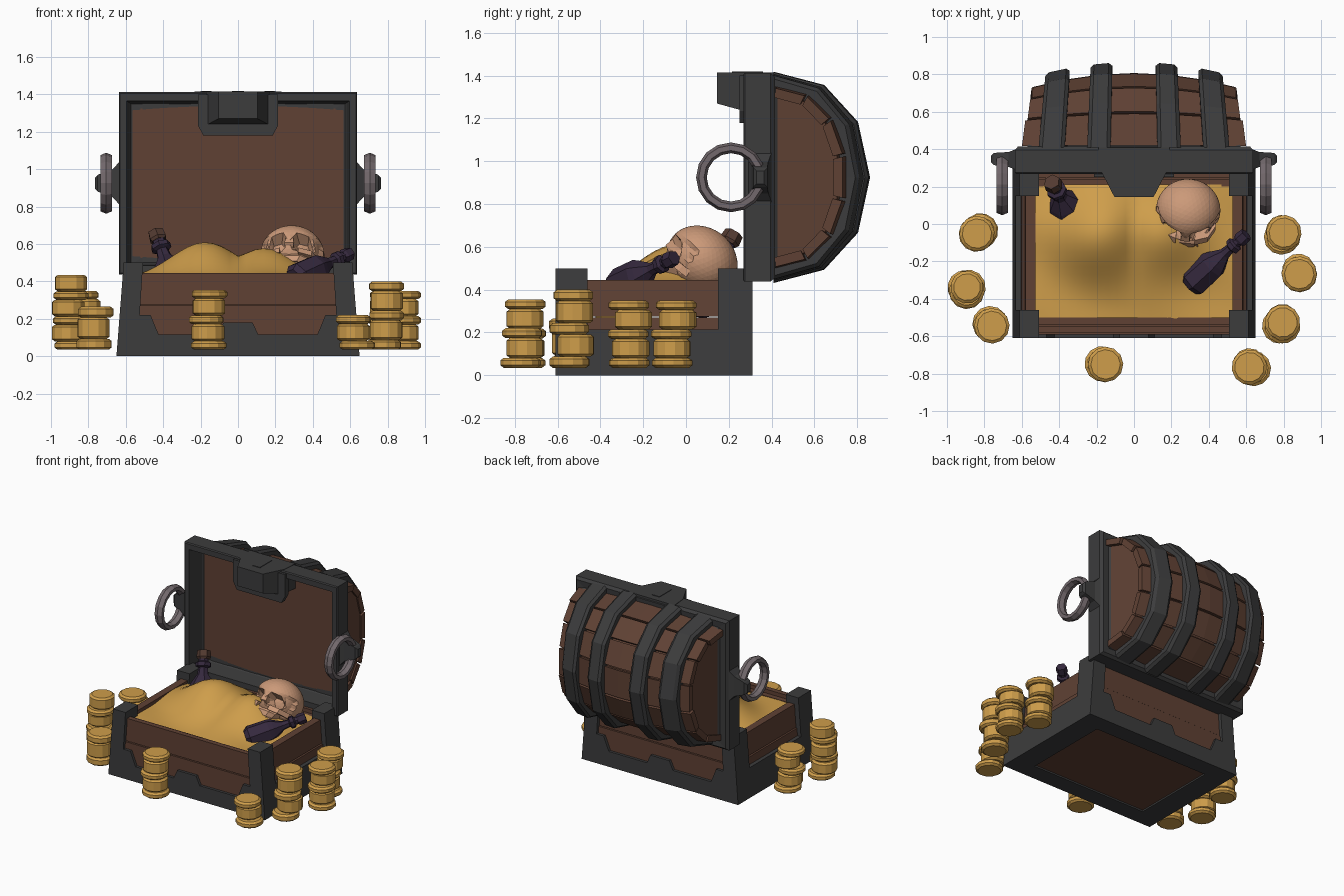
import bpy, bmesh, math, random
from mathutils import Vector, Matrix

if "Cube" in bpy.data.objects:
    bpy.data.objects.remove(bpy.data.objects["Cube"])
random.seed(4)

def mat(name, r, g, b):
    m = bpy.data.materials.new(name)
    m.diffuse_color = (r, g, b, 1)
    m.use_nodes = True
    m.node_tree.nodes["Principled BSDF"].inputs["Base Color"].default_value = m.diffuse_color
    return m

METAL = mat("dark_iron", .045, .045, .046)
WOOD = mat("brown_wood", .115, .053, .034)
GOLD = mat("gold", .62, .34, .07)
BONE = mat("bone", .60, .32, .19)
GLASS = mat("purple_glass", .036, .022, .048)
STEEL = mat("ring_steel", .17, .14, .15)
CORK = mat("cork", .085, .042, .03)

def finish(name, bm, m, smooth=False):
    bmesh.ops.recalc_face_normals(bm, faces=bm.faces)
    me = bpy.data.meshes.new(name)
    bm.to_mesh(me)
    bm.free()
    me.materials.append(m)
    ob = bpy.data.objects.new(name, me)
    bpy.context.collection.objects.link(ob)
    for p in me.polygons:
        p.use_smooth = smooth
    return ob

def loft(name, rings, m, start=True, end=True, fn=None):
    """Skin closed rings of points; optional point transform fn."""
    bm = bmesh.new()
    vs = [[bm.verts.new(fn(Vector(p)) if fn else p) for p in r] for r in rings]
    n = len(vs[0])
    for a, b in zip(vs, vs[1:]):
        for i in range(n):
            bm.faces.new((a[i], a[(i + 1) % n], b[(i + 1) % n], b[i]))
    if start:
        bm.faces.new(vs[0])
    if end:
        bm.faces.new(vs[-1])
    return finish(name, bm, m)

def box(name, x, y, z, m, fn=None):
    rings = [[(x[0], y[0], h), (x[1], y[0], h), (x[1], y[1], h), (x[0], y[1], h)] for h in z]
    return loft(name, rings, m, fn=fn)

def lathe(name, prof, m, sides, fn):
    rings = [[(r * math.cos(2 * math.pi * i / sides), r * math.sin(2 * math.pi * i / sides), h)
              for i in range(sides)] for r, h in prof]
    return loft(name, rings, m, fn=fn)

# ---- chest base: everything narrows slightly towards the top
def taper(p):
    return Vector((p.x * (1 - .12 * p.z), p.y, p.z))

Y0, Y1 = -.61, .31
half = [(.08, .18), (.11, .115), (.43, .115), (.48, .22), (.65, .22), (.65, 0)]
band = half + [(-x, z) for x, z in reversed(half)]
for name, ya, yb in (("front_band", Y0, Y0 + .05), ("back_band", Y1 - .05, Y1)):
    loft(name, [[(x, y, z) for x, z in band] for y in (ya, yb)], METAL, fn=taper)
for name, ya, yb in (("front", Y0 + .02, -.54), ("back", .24, Y1 - .02)):
    box(name + "_plank_low", (-.6, .6), (ya, yb), (.02, .27), WOOD, taper)
    box(name + "_plank_high", (-.6, .6), (ya + .006, yb - .006), (.275, .445), WOOD, taper)
    box(name + "_lining", (-.56, .56), (-.54, -.5) if ya < 0 else (.2, .24), (.02, .42), WOOD, taper)
for s in (-1, 1):
    box("side_band", (s * .59, s * .65), (Y0, Y1), (0, .215), METAL, taper)
    box("side_plank_low", (s * .555, s * .62), (-.56, .26), (.02, .27), WOOD, taper)
    box("side_plank_high", (s * .555, s * .612), (-.56, .26), (.275, .445), WOOD, taper)
    for ya, yb in ((Y0, -.46), (.15, Y1)):
        box("corner_post", (s * .54, s * .65), (ya, yb), (.0, .5), METAL, taper)
    box("bottom_rim_side", (s * .48, s * .62), (Y0 + .02, Y1 - .02), (0, .03), METAL)
box("bottom_rim_front", (-.5, .5), (Y0 + .02, -.48), (0, .03), METAL)
box("bottom_rim_back", (-.5, .5), (.18, Y1 - .02), (0, .03), METAL)
box("bottom_panel", (-.5, .5), (-.5, .2), (.012, .03), WOOD)

# ---- gold heap
bm = bmesh.new()
bmesh.ops.create_grid(bm, x_segments=24, y_segments=18, size=1)
for v in bm.verts:
    x, y = v.co.x * .54, -.15 + v.co.y * .36
    a = .205 * math.exp(-((x + .17) / .25) ** 2 - ((y + .04) / .24) ** 2)
    b = .165 * math.exp(-((x - .13) / .23) ** 2 - ((y + .06) / .24) ** 2)
    v.co = (x, y, .41 + max(a, b) + .006 * math.sin(9 * x + 14 * y))
finish("gold_heap", bm, GOLD, True)

# ---- lid, opened upright so that its mouth faces the front
ZC = .925
def rect(hx, hz, y, dz=0):
    return [(-hx, y, ZC - hz), (hx, y, ZC - hz), (hx, y, ZC + hz), (-hx, y, ZC + hz)]

loft("lid_frame_and_lining", [rect(.52, .40, .41), rect(.62, .47, .415), rect(.637, .487, .395),
     rect(.637, .487, .275), rect(.63, .48, .268), rect(.595, .44, .268), rect(.58, .43, .40),
     rect(.455, .33, .60)], METAL, start=False)

def arc(x, t, out):
    """Point on the bulging lid: t in degrees, 90 is the upper edge."""
    f = 1 - .19 * (x / .58) ** 2
    g = 1 - .06 * (x / .58) ** 2
    c, s = math.cos(math.radians(t)), math.sin(math.radians(t))
    c, s = abs(c) ** .93, math.copysign(abs(s) ** .93, s)
    return (x * (1 - .07 * c), .41 + (.40 * f + out) * c, ZC + (.44 * g + out) * s)

for i in range(7):
    t0 = -90 + i * 180 / 7 + 1
    t1 = t0 + 180 / 7 - 2
    L = .59 + random.uniform(-.012, .012)
    loft("lid_stave", [[arc(x, t0, -.04), arc(x, t0, .005), arc(x, t1, .005), arc(x, t1, -.04)]
         for x in (-L, -.4, -.2, 0, .2, .4, L)], WOOD)
angles = [-90 + 180 * i / 14 for i in range(15)]
loft("lid_barrel_core", [[arc(x, t, -.025) for t in angles]
     for x in (-.565, -.4, -.2, 0, .2, .4, .565)], WOOD)
for s in (-1, 1):
    for xa, xb in ((.125, .25), (.37, .51)):
        rings = []
        for i in range(7):
            t = -90 + i * 30
            rings.append([arc(s * xa, t, -.03), arc(s * xa, t, .04), arc(s * (xa + .02), t, .055),
                          arc(s * (xb - .02), t, .055), arc(s * xb, t, .04), arc(s * xb, t, -.03)])
        loft("lid_strap", rings, METAL)

# clasp with keyhole slot
loft("clasp_plate", [[(s * w, y, z) for s, y in ((-1, .25), (1, .25), (1, .29), (-1, .29))]
     for z, w in ((1.18, .185), (1.235, .215), (1.40, .215))], METAL)
loft("clasp_block", [[(-w, y, 1.27 - d), (w, y, 1.27 - d), (w, y, 1.415), (-w, y, 1.415)]
     for y, w, d in ((.41, .19, .04), (.29, .18, .04), (.145, .105, 0))], METAL)
box("clasp_slot_rim", (-.032, .032), (.215, .36), (1.41, 1.419), METAL)

# ring handles and their brackets
for s in (-1, 1):
    loft("handle_bracket", [[(s * x, ya, ZC - h), (s * x, yb, ZC - h), (s * x, yb, ZC + h), (s * x, ya, ZC + h)]
         for x, ya, yb, h in ((.62, .285, .405, .13), (.67, .305, .385, .075), (.75, .315, .38, .045),
                              (.765, .33, .365, .03))], METAL)
    bpy.ops.mesh.primitive_torus_add(major_segments=16, minor_segments=6, major_radius=.138,
        minor_radius=.025, location=(s * .705, .21, ZC), rotation=(0, math.pi / 2, 0))
    ring = bpy.context.object
    ring.name = "ring_handle"
    ring.scale.z = 1.4
    ring.data.materials.append(STEEL)

# ---- skull lying back on the gold
SK = Matrix.Translation((.29, .075, .54)) @ Matrix.Rotation(math.radians(-6), 4, 'Z') \
    @ Matrix.Rotation(math.radians(-38), 4, 'X')
def sk(p):
    return SK @ p
bm = bmesh.new()
bmesh.ops.create_icosphere(bm, subdivisions=4, radius=1)
for v in bm.verts:
    p = Vector((v.co.x * .172, v.co.y * .175, v.co.z * .15))
    if p.y < -.03 and p.z < .03:          # flatter, narrower face
        p.x *= .9
    for s in (-1, 1):                     # eye sockets
        d = math.hypot((p.x - s * .068) / 1.15, p.z + .03)
        if p.y < 0 and d < .05:
            p.y += .07 * min(1, (.05 - d) / .015)
    v.co = sk(p)
finish("skull_cranium", bm, BONE)
loft("skull_upper_jaw", [[(-w, ya, z), (-w * .6, ya - .03, z), (w * .6, ya - .03, z), (w, ya, z), (w * .9, .02, z), (-w * .9, .02, z)]
     for z, w, ya in ((-.075, .12, -.09), (-.11, .10, -.11), (-.145, .075, -.105))], BONE, fn=sk)
loft("skull_nose", [[(-w, y, z), (w, y, z), (w, -.08, z), (-w, -.08, z)]
     for z, w, y in ((.0, .018, -.165), (-.05, .025, -.175), (-.07, .02, -.14))], BONE, fn=sk)
for s in (-1, 1):
    loft("skull_cheekbone", [[(s * x, y - .025, -.10), (s * x, y + .025, -.10), (s * x, y + .02, -.065), (s * x, y - .02, -.065)]
         for x, y in ((.05, -.13), (.12, -.10), (.155, -.02))], BONE, fn=sk)
for i in range(6):
    x = (i - 2.5) * .025
    y = -.128 + abs(i - 2.5) * .01
    box("skull_tooth", (x - .009, x + .009), (y - .012, y + .02), (-.18, -.14), BONE, sk)

# ---- bottles, each placed by its cork end and axis
BODY = [(.075, 0), (.105, .03), (.10, .17), (.085, .2), (.04, .265), (.034, .31), (.055, .32),
        (.055, .345), (.036, .355), (.036, .375)]
for tip, axis in (((-.44, .225, .665), (-.09, .15, .26)), ((.6, -.055, .55), (.32, .29, .15))):
    d = Vector(axis).normalized()
    M = Matrix.Translation(Vector(tip) - .43 * d) @ d.to_track_quat('Z', 'Y').to_matrix().to_4x4()
    if axis[0] > 0:                       # the lying bottle has a narrower body
        M = M @ Matrix.Diagonal((.8, .8, 1, 1))
    lathe("bottle", BODY, GLASS, 7, lambda p: M @ p)
    lathe("bottle_cork", [(.04, .37), (.05, .385), (.045, .43)], CORK if axis[0] < 0 else GLASS, 6, lambda p: M @ p)

# ---- coin stacks: thin coins alternating with fused piles of coins
STACKS = [(-.83, -.045, .35), (-.895, -.35, .435), (-.77, -.53, .265), (-.16, -.745, .355),
          (.625, -.76, .22), (.78, -.53, .40), (.89, -.255, .35), (.80, -.055, .35)]
for sx, sy, top in STACKS:
    n = max(3, round((top - .035) / .067))
    hs = [.095 if i % 2 else .048 for i in range(n)]
    k = (top - .035) / sum(hs)
    z = .035
    for i, h in enumerate(hs):
        h *= k
        r = .088 if i % 2 else .095
        dx, dy = random.uniform(-.016, .016), random.uniform(-.016, .016)
        rot = Matrix.Translation((sx + dx, sy + dy, z)) @ Matrix.Rotation(random.random(), 4, 'Z')
        e = .012
        lathe("coin_pile" if i % 2 else "coin",
              [(r - .016, 0), (r, e), (r, h - e), (r - .016, h)], GOLD, 12, lambda p: rot @ p)
        z += h
